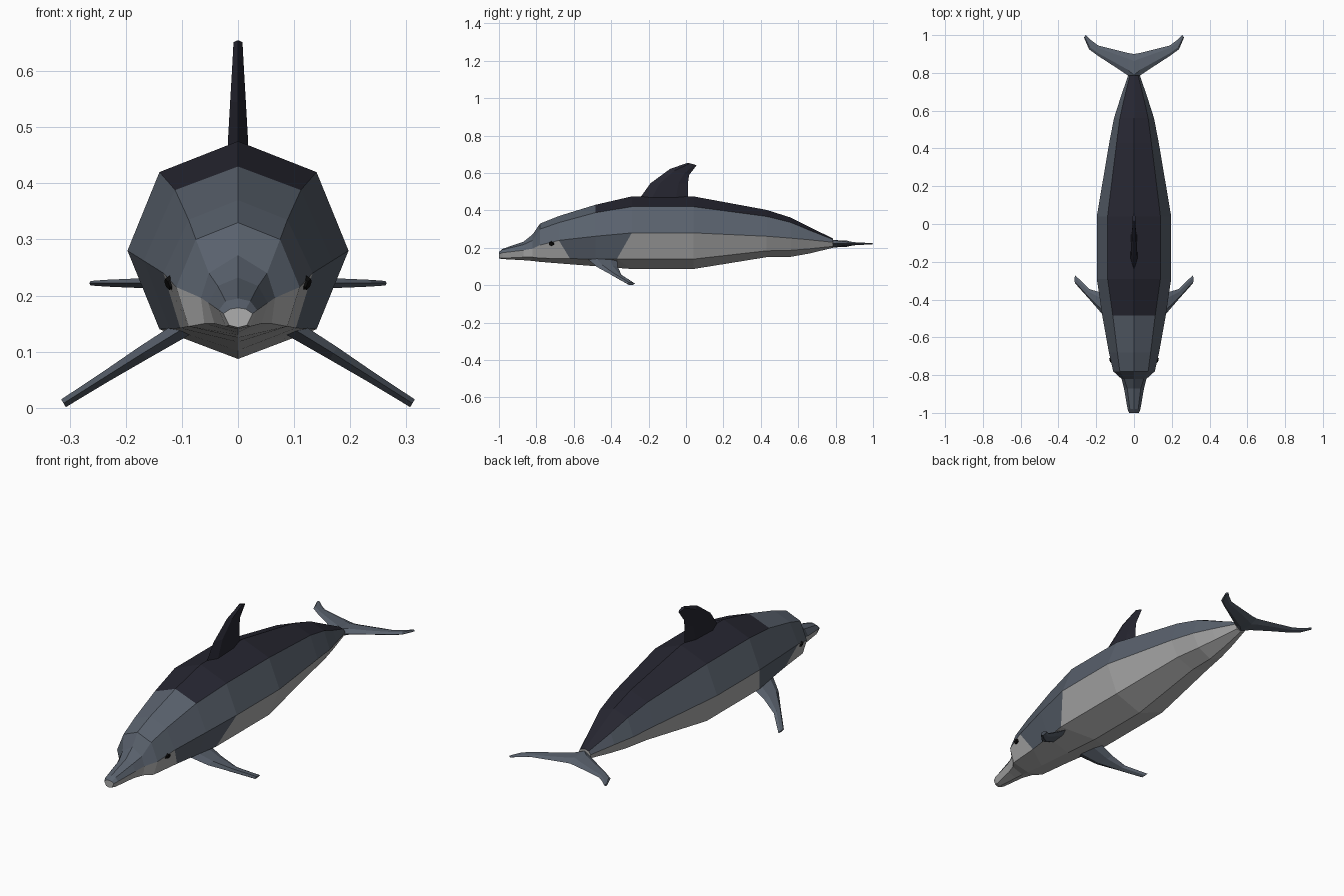
import bpy, bmesh
from mathutils import Vector, Matrix

if "Cube" in bpy.data.objects:
    bpy.data.objects.remove(bpy.data.objects["Cube"])


def mat(name, r, g, b):
    m = bpy.data.materials.new(name)
    m.diffuse_color = (r, g, b, 1)
    m.use_nodes = True
    m.node_tree.nodes["Principled BSDF"].inputs["Base Color"].default_value = m.diffuse_color
    return m


SLATE = mat("slate_grey", 0.10, 0.12, 0.152)
NAVY = mat("dark_navy", 0.019, 0.019, 0.03)
PALE = mat("pale_grey", 0.42, 0.42, 0.42)
BLACK = mat("black", 0.004, 0.004, 0.004)


def finish(bm, name, mats, mirror=False):
    bmesh.ops.recalc_face_normals(bm, faces=bm.faces)
    me = bpy.data.meshes.new(name)
    bm.to_mesh(me)
    bm.free()
    for m in mats:
        me.materials.append(m)
    ob = bpy.data.objects.new(name, me)
    bpy.context.collection.objects.link(ob)
    if mirror:
        ob.modifiers.new("Mirror", 'MIRROR').use_axis[0] = True
    return ob


def loft(bm, rings, colour=None, cap_start=True):
    """Skin closed rings; colour(segment, side) returns a material index."""
    vs = [[bm.verts.new(p) for p in r] for r in rings]
    n = len(rings[0])
    for i in range(len(vs) - 1):
        for k in range(n):
            q = (k + 1) % n
            f = bm.faces.new((vs[i][k], vs[i][q], vs[i + 1][q], vs[i + 1][k]))
            if colour:
                f.material_index = colour(i, k)
    caps = [vs[-1]] + ([vs[0]] if cap_start else [])
    for ring in caps:
        f = bm.faces.new(ring)
        if colour:
            f.material_index = 2


def fin(name, stations, normal, m, mirror=False, cap_start=True):
    """Lofted blade: stations of (leading point, trailing point, half thickness)."""
    nrm = Vector(normal).normalized()
    rings = []
    for lead, trail, t in stations:
        a, b = Vector(lead), Vector(trail)
        p, q, o = a.lerp(b, 0.25), a.lerp(b, 0.75), nrm * t
        rings.append([a, p + o, q + o * 0.8, b, q - o * 0.8, p - o])
    bm = bmesh.new()
    loft(bm, rings, cap_start=cap_start)
    return finish(bm, name, [m], mirror)


# Body stations: y, top z, shoulder x z, side x z, lower x z, bottom z
BODY = [
    (-1.00, .178, .014, .176, .026, .168, .016, .147, .143),
    (-.98, .195, .022, .190, .034, .174, .022, .145, .140),
    (-.87, .232, .036, .217, .053, .187, .042, .150, .134),
    (-.82, .272, .052, .240, .066, .196, .060, .150, .130),
    (-.78, .330, .075, .300, .110, .215, .088, .145, .125),
    (-.68, .370, .088, .335, .133, .240, .103, .142, .117),
    (-.485, .430, .112, .388, .168, .262, .122, .141, .102),
    (-.29, .475, .140, .420, .197, .280, .140, .140, .087),
    (.04, .475, .140, .420, .197, .280, .140, .140, .087),
    (.43, .403, .092, .368, .131, .262, .092, .184, .150),
    (.56, .362, .075, .336, .106, .252, .070, .187, .152),
    (.66, .312, .053, .294, .074, .243, .050, .195, .170),
    (.785, .250, .022, .245, .032, .230, .022, .208, .200),
]
SLANT = {5: 0.06, 7: -0.08}  # slanted colour borders on the flank


def body_ring(i):
    y, t, sx, sz, mx, mz, lx, lz, b = BODY[i]
    yl = y + SLANT.get(i, 0)
    return [(0, y, t), (sx, y, sz), (mx, y, mz), (lx, yl, lz), (0, y, b),
            (-lx, yl, lz), (-mx, y, mz), (-sx, y, sz)]


def body_colour(i, k):
    row = k if k < 4 else 7 - k
    if row == 0:
        return 1 if i >= 6 else 0          # dark back behind the forehead
    if row == 1:
        return 0                           # slate upper flank
    if row == 2 and i in (5, 6):
        return 0                           # slate patch above the flipper
    return 2                               # pale jaw, lower flank and belly


bm = bmesh.new()
loft(bm, [body_ring(i) for i in range(len(BODY))], body_colour)
finish(bm, "body", [SLATE, NAVY, PALE])

# Dorsal fin
fin("dorsal_fin", [
    ((0, -.27, .44), (0, .01, .44), .019),
    ((0, -.24, .475), (0, .01, .475), .018),
    ((0, -.19, .545), (0, .01, .545), .014),
    ((0, -.085, .622), (0, .017, .59), .010),
    ((0, .01, .655), (0, .057, .642), .008),
], (1, 0, 0), NAVY)

# Pair of flippers
fin("flippers", [
    ((.08, -.54, .152), (.08, -.37, .152), .016),
    ((.17, -.475, .097), (.17, -.365, .097), .013),
    ((.235, -.40, .056), (.235, -.345, .056), .010),
    ((.311, -.315, .008), (.311, -.272, .008), .008),
], (.52, 0, .85), SLATE, mirror=True)

# Tail flukes
Z = .222
fin("tail_flukes", [
    ((0, .75, Z), (0, .90, Z), .020),
    ((.03, .785, Z), (.03, .905, Z), .015),
    ((.11, .838, Z), (.11, .925, Z), .010),
    ((.19, .890, Z), (.19, .945, Z), .008),
    ((.238, .925, Z), (.23, .975, Z), .006),
    ((.265, .988, Z), (.256, 1.0, Z), .004),
], (0, 0, 1), SLATE, mirror=True, cap_start=False)

# Eyes
bm = bmesh.new()
turn = Vector((.9, -.25, -.33)).to_track_quat('Z', 'Y').to_matrix().to_4x4()
place = Matrix.Translation((.121, -.72, .222)) @ turn @ Matrix.Diagonal((1, .75, 1, 1))
bmesh.ops.create_cone(bm, cap_ends=True, segments=6, radius1=.018, radius2=.014,
                      depth=.012, matrix=place)
finish(bm, "eyes", [BLACK], mirror=True)
